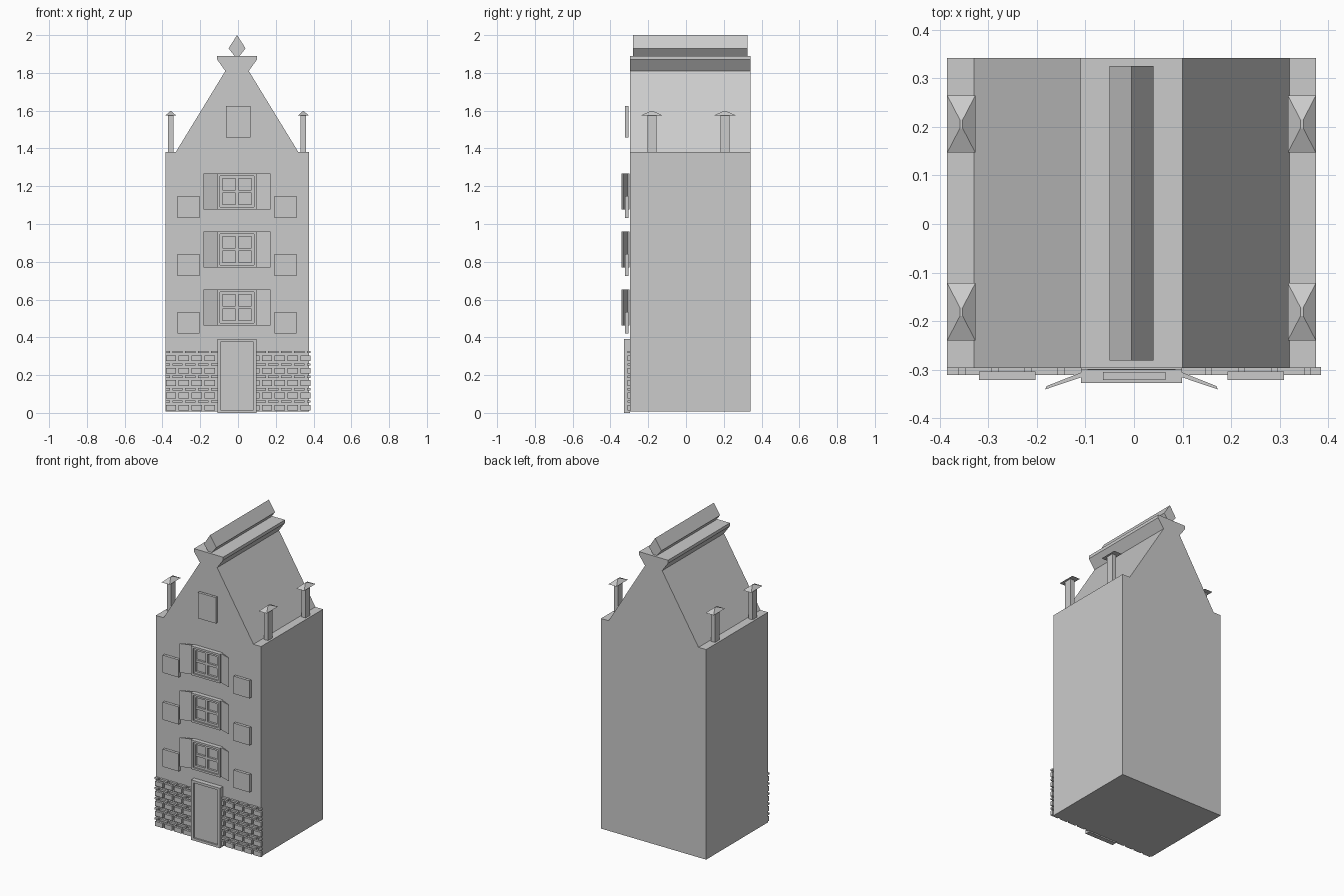
import bpy, bmesh

if "Cube" in bpy.data.objects:
    bpy.data.objects.remove(bpy.data.objects["Cube"])

grey = bpy.data.materials.new("stone_grey")
grey.diffuse_color = (0.6, 0.6, 0.6, 1)
grey.use_nodes = True
grey.node_tree.nodes["Principled BSDF"].inputs["Base Color"].default_value = grey.diffuse_color
CX = -0.005          # centre line of the house
WALL = -0.297        # front wall plane
BACK = 0.342


def finish(name, bm):
    bmesh.ops.recalc_face_normals(bm, faces=bm.faces)
    me = bpy.data.meshes.new(name)
    bm.to_mesh(me)
    bm.free()
    me.materials.append(grey)
    ob = bpy.data.objects.new(name, me)
    bpy.context.collection.objects.link(ob)
    return ob


def add_prism(bm, base, offset):
    """Extrude a planar polygon along an offset vector."""
    face = bm.faces.new([bm.verts.new(p) for p in base])
    geo = bmesh.ops.extrude_face_region(bm, geom=[face], use_keep_orig=True)["geom"]
    bmesh.ops.translate(bm, vec=offset, verts=[g for g in geo if isinstance(g, bmesh.types.BMVert)])


def add_box(bm, x0, x1, y0, y1, z0, z1):
    add_prism(bm, [(x0, y0, z0), (x1, y0, z0), (x1, y1, z0), (x0, y1, z0)], (0, 0, z1 - z0))


def add_frame(bm, x0, x1, y0, y1, z0, z1, t):
    """Rectangular border of width t, open in the middle."""
    add_box(bm, x0, x0 + t, y0, y1, z0, z1)
    add_box(bm, x1 - t, x1, y0, y1, z0, z1)
    add_box(bm, x0 + t, x1 - t, y0, y1, z0, z0 + t)
    add_box(bm, x0 + t, x1 - t, y0, y1, z1 - t, z1)


def profile_part(name, half, y0, y1):
    """Mirror a half profile (dx, z) about the centre line and extrude it in y."""
    pts = [(CX + x, y0, z) for x, z in half]
    pts += [(CX - x, y0, z) for x, z in reversed(half) if x > 0]
    bm = bmesh.new()
    add_prism(bm, pts, (0, y1 - y0, 0))
    finish(name, bm)


# House body with stepped gable roof
profile_part("house_body", [(0.38, 0.008), (0.38, 1.38), (0.325, 1.38), (0.062, 1.81),
                            (0.105, 1.87), (0.105, 1.89)], WALL, BACK)
# Diamond ridge beam
profile_part("roof_ridge", [(0.012, 1.888), (0.045, 1.93), (0, 2.0)], -0.281, 0.326)

# Chimneys with pyramid caps
for side in (-1, 1):
    for yc in (-0.181, 0.206):
        xc = CX + side * 0.351
        bm = bmesh.new()
        add_box(bm, xc - 0.015, xc + 0.015, yc - 0.024, yc + 0.024, 1.37, 1.58)
        finish("chimney_post", bm)
        bm = bmesh.new()
        rings = []
        for hx, hy, z in ((0.029, 0.059, 1.574), (0.003, 0.009, 1.597)):
            rings.append([bm.verts.new((xc + a * hx, yc + b * hy, z))
                          for a, b in ((-1, -1), (1, -1), (1, 1), (-1, 1))])
            bm.faces.new(rings[-1])
        for i in range(4):
            j = (i + 1) % 4
            bm.faces.new((rings[0][i], rings[0][j], rings[1][j], rings[1][i]))
        finish("chimney_cap", bm)

# Attic window
bm = bmesh.new()
add_box(bm, -0.064, 0.065, -0.322, -0.305, 1.457, 1.626)
finish("attic_window", bm)

# Three storeys: central window with shutters, and two side windows
for floor in range(3):
    z0 = 0.463 + 0.307 * floor
    z1 = z0 + 0.19
    bm = bmesh.new()
    add_frame(bm, CX - 0.104, CX + 0.104, -0.328, -0.3, z0, z1, 0.013)
    finish("window_frame", bm)

    bm = bmesh.new()
    add_frame(bm, CX - 0.091, CX + 0.091, -0.319, -0.3, z0 + 0.013, z1 - 0.013, 0.014)
    zm = (z0 + z1) / 2
    add_box(bm, CX - 0.008, CX + 0.008, -0.319, -0.3, z0 + 0.027, z1 - 0.027)
    add_box(bm, CX - 0.077, CX + 0.077, -0.3185, -0.3, zm - 0.008, zm + 0.008)
    finish("window_bars", bm)

    bm = bmesh.new()
    add_box(bm, CX - 0.091, CX + 0.091, -0.306, -0.299, z0 + 0.013, z1 - 0.013)
    finish("window_glass", bm)

    for side in (-1, 1):
        bm = bmesh.new()
        plan = [(0.104, -0.306), (0.175, -0.334), (0.178, -0.341), (0.104, -0.316)]
        add_prism(bm, [(CX + side * x, y, z0) for x, y in plan], (0, 0, z1 - z0))
        finish("shutter", bm)

        bm = bmesh.new()
        xs = CX + side * 0.256
        zs = 0.419 + 0.307 * floor
        add_box(bm, xs - 0.058, xs + 0.058, -0.322, -0.304, zs, zs + 0.115)
        finish("side_window", bm)

# Front door
bm = bmesh.new()
add_frame(bm, CX - 0.104, CX + 0.104, -0.328, WALL, 0.0, 0.392, 0.016)
finish("door_frame", bm)
bm = bmesh.new()
add_box(bm, CX - 0.088, CX + 0.088, -0.318, WALL, 0.016, 0.376)
finish("door_panel", bm)

# Stone courses: tall blocks alternating with thin offset ones
bm = bmesh.new()
for lo, hi, start in ((-0.385, -0.109, -0.382), (0.099, 0.385, 0.126)):
    for course in range(5):
        z = 0.012 + 0.0655 * course
        for zb, h, shift in ((z, 0.03, 0), (z + 0.042, 0.012, 0.034)):
            for k in range(-1, 5):
                a = max(lo, start + shift + 0.068 * k)
                b = min(hi, start + shift + 0.068 * k + 0.055)
                if b - a > 0.008:
                    add_box(bm, a, b, -0.311, WALL + 0.002, zb, zb + h)
finish("stone_blocks", bm)
